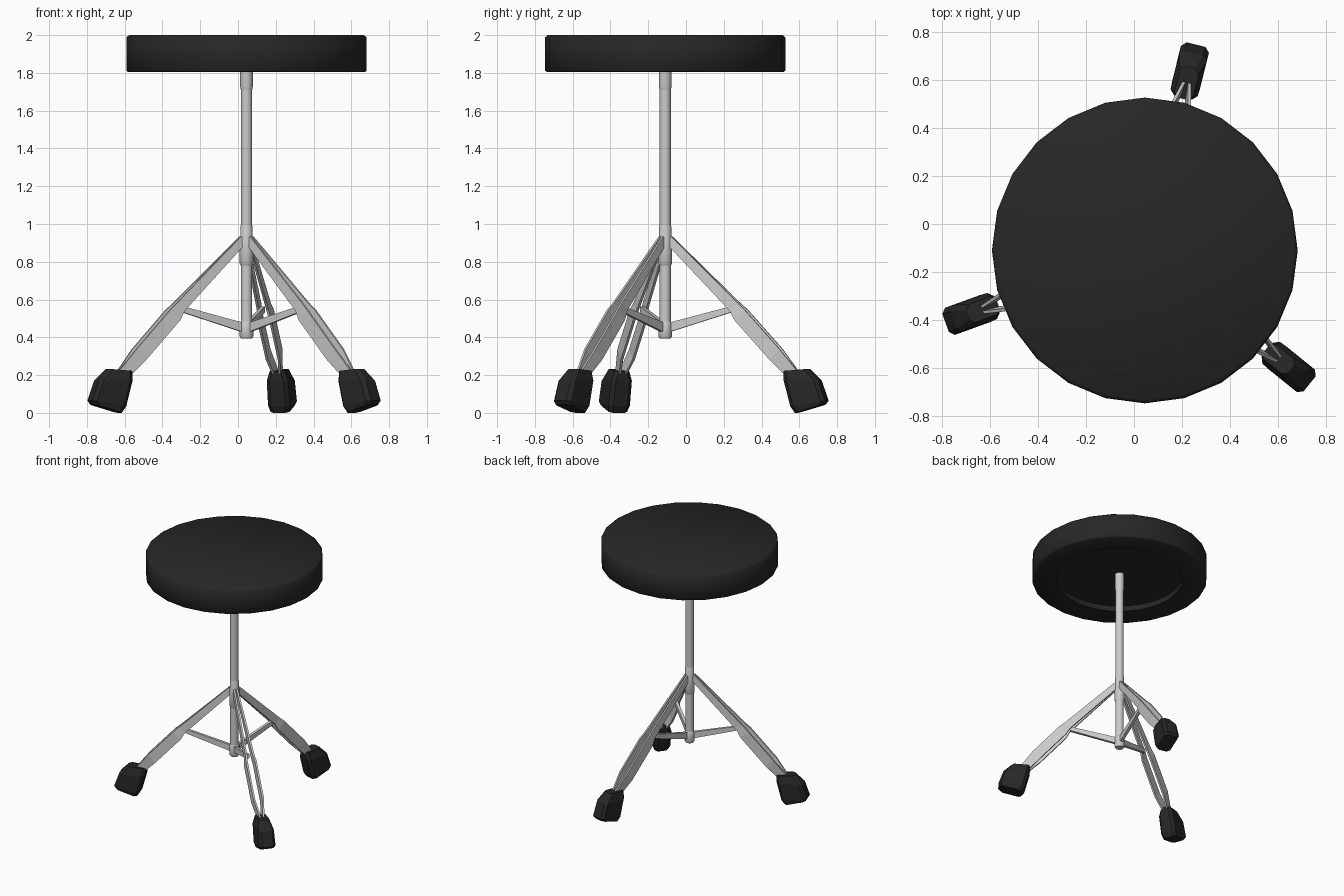
import bpy, bmesh, math
from mathutils import Vector, Matrix

if "Cube" in bpy.data.objects:
    bpy.data.objects.remove(bpy.data.objects["Cube"])

CX, CY = 0.045, -0.11          # column axis
black = bpy.data.materials.new("black_rubber")
black.diffuse_color = (0.02, 0.02, 0.02, 1)
black.use_nodes = True
black.node_tree.nodes["Principled BSDF"].inputs["Base Color"].default_value = black.diffuse_color


def finish(bm, name, mat=None, smooth=None):
    bmesh.ops.recalc_face_normals(bm, faces=bm.faces)
    me = bpy.data.meshes.new(name)
    bm.to_mesh(me)
    bm.free()
    ob = bpy.data.objects.new(name, me)
    bpy.context.collection.objects.link(ob)
    if mat:
        me.materials.append(mat)
    if smooth:
        bpy.ops.object.select_all(action='DESELECT')
        ob.select_set(True)
        bpy.context.view_layer.objects.active = ob
        bpy.ops.object.shade_smooth_by_angle(angle=math.radians(smooth))
    return ob


def loft(name, rings, mat=None, smooth=None, matrix=None):
    """Skin a list of equal-length point rings and cap both ends."""
    bm = bmesh.new()
    vs = [[bm.verts.new(p) for p in ring] for ring in rings]
    n = len(rings[0])
    for a, b in zip(vs, vs[1:]):
        for i in range(n):
            j = (i + 1) % n
            bm.faces.new((a[i], a[j], b[j], b[i]))
    bm.faces.new(vs[0])
    bm.faces.new(vs[-1])
    if matrix:
        bm.transform(matrix)
    return finish(bm, name, mat, smooth)


def lathe(name, profile, sides, mat=None, smooth=35):
    rings = [[(r * math.cos(2 * math.pi * i / sides),
               r * math.sin(2 * math.pi * i / sides), z) for i in range(sides)]
             for r, z in profile]
    return loft(name, rings, mat, smooth, Matrix.Translation((CX, CY, 0)))


def bar(name, stations, thick, matrix):
    """Flat bar: stations are (radius, z, sideways offset, height, tilt)."""
    rings = []
    for r, z, t, h, tilt in stations:
        dr, dz = h / 2 * math.cos(tilt), h / 2 * math.sin(tilt)
        w = thick / 2
        rings.append([(r - dr, t - w, z - dz), (r - dr, t + w, z - dz),
                      (r + dr, t + w, z + dz), (r + dr, t - w, z + dz)])
    return loft(name, rings, matrix=matrix)


def foot_ring(p_in, p_out, w, c=0.02):
    a, b = Vector((p_in[0], 0, p_in[1])), Vector((p_out[0], 0, p_out[1]))
    k = c / (b - a).length
    pts = [(0, -w + c), (k, -w), (1 - k, -w), (1, -w + c),
           (1, w - c), (1 - k, w), (k, w), (0, w - c)]
    return [a.lerp(b, f) + Vector((0, y, 0)) for f, y in pts]


# Seat: padded disc with a shallow recess underneath
lathe("seat", [(0.46, 1.85), (0.46, 1.807), (0.628, 1.805), (0.636, 1.812),
               (0.636, 1.988), (0.622, 2.0)], 24, black, 50)

# Column: rod, sleeves and collars
lathe("seat_post", [(0.03, 0.97), (0.03, 1.86)], 12)
lathe("seat_sleeve", [(0.030, 1.71), (0.034, 1.73), (0.034, 1.86)], 12)
lathe("lower_tube", [(0.03, 0.42), (0.03, 0.80)], 12)
lathe("hub_collar", [(0.030, 0.78), (0.036, 0.79), (0.036, 0.92), (0.033, 0.93),
                     (0.033, 0.985), (0.029, 0.995)], 12)
lathe("bottom_collar", [(0.030, 0.395), (0.036, 0.405), (0.036, 0.475),
                        (0.030, 0.485)], 12)

# Legs: twin bars, brace and rubber foot, three times around
q = math.radians(45)
for name, ang in (("back", 76), ("left", 200), ("right", 321)):
    m = Matrix.Translation((CX, CY, 0)) @ Matrix.Rotation(math.radians(ang), 4, 'Z')
    for side, s in (("a", 1), ("b", -1)):
        bar(f"{name}_leg_bar_{side}",
            [(0.02, 0.918, s * 0.010, 0.045, q),
             (0.380, 0.562, s * 0.026, 0.060, q),
             (0.415, 0.518, s * 0.033, 0.078, q),
             (0.605, 0.310, s * 0.033, 0.078, q),
             (0.715, 0.185, s * 0.008, 0.060, q)], 0.013, m)
    bar(f"{name}_brace", [(0.02, 0.452, 0, 0.050, math.pi / 2),
                          (0.36, 0.548, 0, 0.032, math.pi / 2)], 0.022, m)
    loft(f"{name}_foot",
         [foot_ring((0.715, 0.0), (0.870, 0.045), 0.052),
          foot_ring((0.692, 0.035), (0.882, 0.065), 0.060),
          foot_ring((0.656, 0.170), (0.845, 0.170), 0.058),
          foot_ring((0.650, 0.222), (0.785, 0.233), 0.040)], black, None, m)
